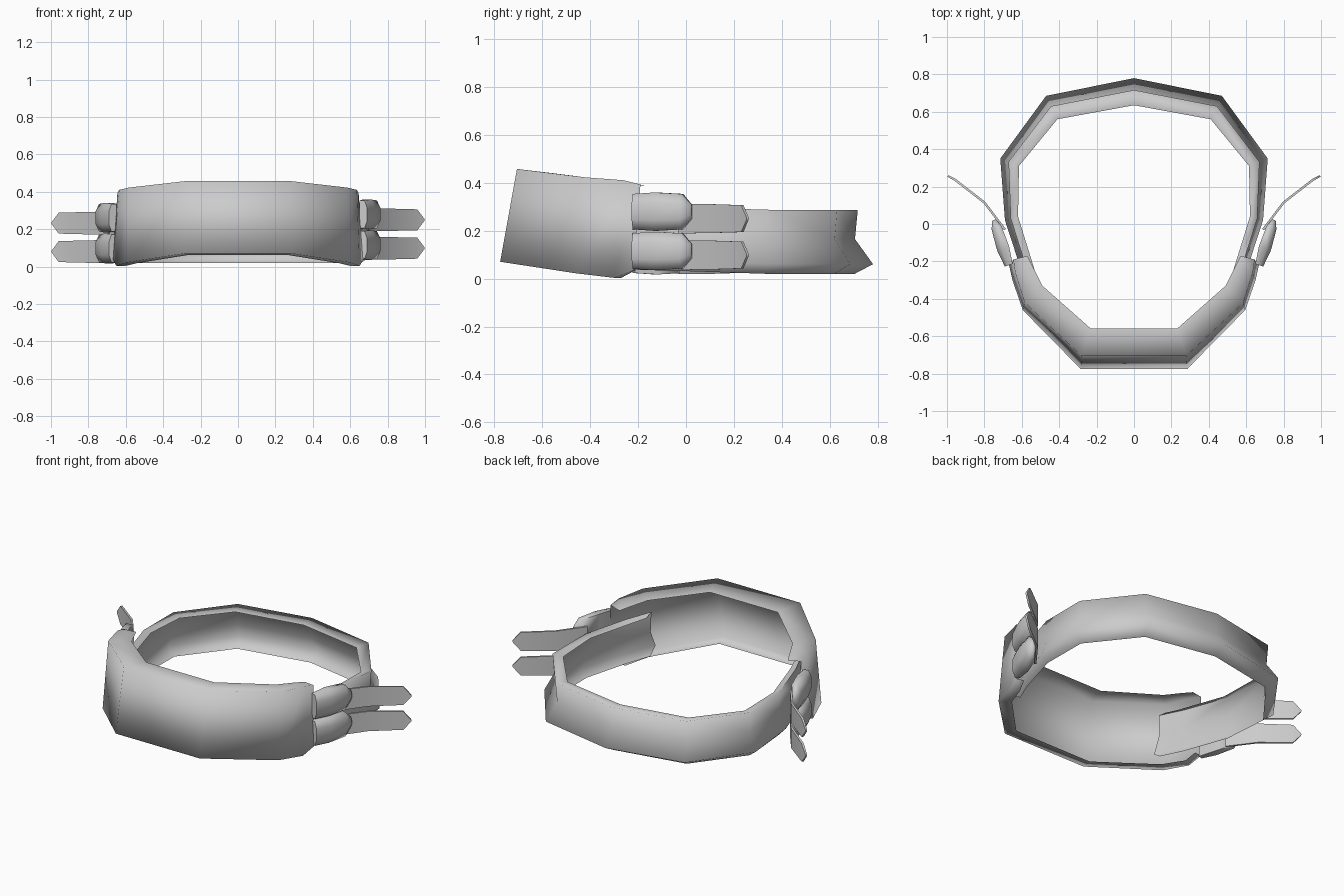
import bpy
import math
from mathutils import Vector

if "Cube" in bpy.data.objects:
    bpy.data.objects.remove(bpy.data.objects["Cube"])


def loft(name, rings, angle=50, closed=True):
    """Skin a row of equal-sized cross-sections; closed gives a capped solid, otherwise a sheet."""
    n = len(rings[0])
    verts = [tuple(p) for r in rings for p in r]
    faces = []
    for k in range(len(rings) - 1):
        for j in range(n if closed else n - 1):
            a, b = k * n + j, k * n + (j + 1) % n
            faces.append((a, b, b + n, a + n))
    if closed:
        faces.append(tuple(range(n))[::-1])
        faces.append(tuple(range((len(rings) - 1) * n, len(rings) * n)))
    me = bpy.data.meshes.new(name)
    me.from_pydata(verts, [], faces)
    ob = bpy.data.objects.new(name, me)
    bpy.context.collection.objects.link(ob)
    bpy.context.view_layer.objects.active = ob
    ob.select_set(True)
    bpy.ops.object.mode_set(mode='EDIT')
    bpy.ops.mesh.select_all(action='SELECT')
    bpy.ops.mesh.normals_make_consistent(inside=False)
    bpy.ops.object.mode_set(mode='OBJECT')
    bpy.ops.object.shade_smooth_by_angle(angle=math.radians(angle))
    ob.select_set(False)
    return ob


def flip(ring):
    return [(-p[0], p[1], p[2]) for p in ring]


# Front plate: tilted channel (bottom lip, outer bottom, outer top, top lip), open inside
plate = [
    [(.265, -.70, .062), (.285, -.775, .070), (.28, -.705, .457), (.23, -.56, .440)],
    [(.54, -.41, .018), (.595, -.46, .022), (.585, -.42, .422), (.49, -.33, .408)],
    [(.60, -.27, .003), (.65, -.30, .003), (.635, -.26, .410), (.54, -.23, .395)],
    [(.62, -.21, .035), (.668, -.22, .035), (.645, -.19, .392), (.57, -.17, .385)],
]
loft("front_plate", [flip(r) for r in reversed(plate)] + plate, 110, closed=False)

# Back band: flared channel with a wide top lip, ends tucked behind the plate
section = [(.55, .018), (0, .06), (.52, .165), (.44, .285), (1, .272)]
outline = [
    ((0, .78), (0, .635), 0),
    ((.47, .685), (.41, .56), 0),
    ((.715, .35), (.615, .31), .002),
    ((.69, .02), (.62, .04), .012),
    ((.605, -.24), (.53, -.25), .02),
    ((.515, -.44), (.50, -.33), .025),
]


def band_ring(outer, inner, dz):
    o, i = Vector(outer), Vector(inner)
    return [(*o.lerp(i, t), z + dz) for t, z in section]


half = [band_ring(*s) for s in outline]
loft("back_band", [flip(r) for r in reversed(half[1:])] + half, 110, closed=False)


def swept(path, profile):
    """Cross-sections (outward, height) placed along a plan path of (x, y, thickness, height)."""
    rings = []
    for k, (x, y, t, h) in enumerate(path):
        a, b = path[max(k - 1, 0)], path[min(k + 1, len(path) - 1)]
        d = Vector((b[0] - a[0], b[1] - a[1])).normalized()
        rings.append([(x + d.y * u * t, y - d.x * u * t, v * h) for u, v in profile])
    return rings


pouch_path = [(.670, -.22, .022, .074), (.70, -.13, .034, .080),
              (.735, -.02, .028, .074), (.748, .022, .010, .03)]
pouch_profile = [(-1, -1), (.3, -1), (1, -.45), (1, .45), (.3, 1), (-1, 1)]
strap_path = [(.69, -.03, .006, .062), (.80, .115, .006, .060),
              (.955, .235, .006, .056), (.995, .257, .005, .004)]
strap_profile = [(-1, -1), (1, -1), (1, 1), (-1, 1)]

# Two buckles and pointed strap ends on each side
for side, sx, drop in (("right", 1, 0), ("left", -1, -.018)):
    for row, z_buckle, z_strap in (("upper", .279, .25), ("lower", .115, .098)):
        for part, path, prof, z, ang in (("buckle", pouch_path, pouch_profile, z_buckle, 80),
                                         ("strap", strap_path, strap_profile, z_strap, 50)):
            rings = [[(sx * p[0], p[1], p[2] + z + drop) for p in r]
                     for r in swept(path, prof)]
            loft(f"{row}_{part}_{side}", rings, ang)
